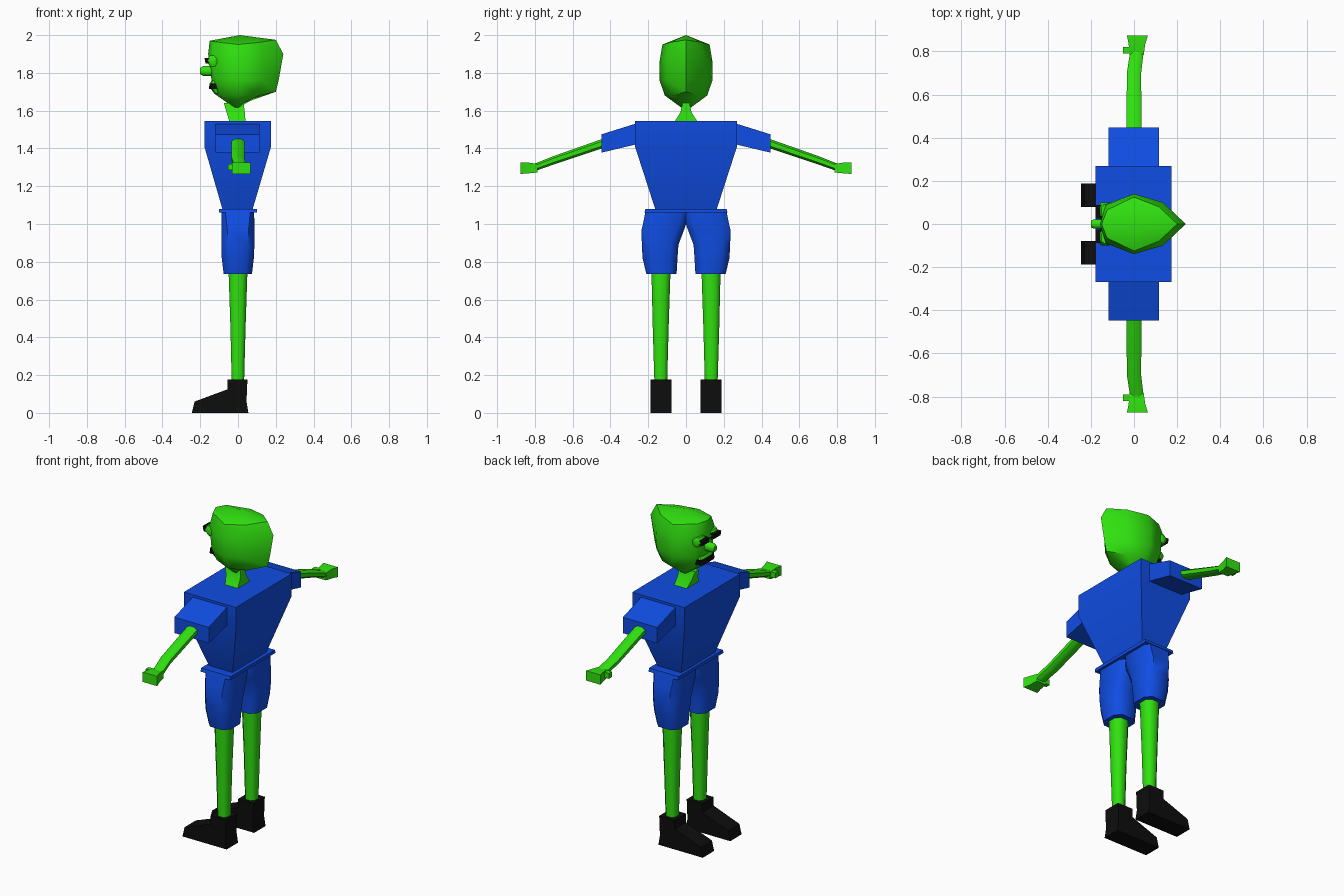
import bpy, bmesh, math

if "Cube" in bpy.data.objects:
    bpy.data.objects.remove(bpy.data.objects["Cube"])


def material(name, rgb):
    m = bpy.data.materials.new(name)
    m.diffuse_color = (*rgb, 1)
    m.use_nodes = True
    m.node_tree.nodes["Principled BSDF"].inputs["Base Color"].default_value = m.diffuse_color
    return m


GREEN = material("green skin", (0.03, 0.76, 0.005))
BLUE = material("blue cloth", (0.005, 0.075, 0.78))
BLACK = material("black", (0.004, 0.004, 0.004))


def loft(name, rings, mat, mirror=False, tip=None, angle=50):
    """Skin a list of equal-length rings; the last end may close on a tip point."""
    bm = bmesh.new()
    vr = [[bm.verts.new(p) for p in r] for r in rings]
    n = len(vr[0])
    for a, b in zip(vr, vr[1:]):
        for i in range(n):
            j = (i + 1) % n
            bm.faces.new((a[i], a[j], b[j], b[i]))
    bm.faces.new(vr[0])
    if tip:
        t = bm.verts.new(tip)
        for i in range(n):
            bm.faces.new((vr[-1][i], vr[-1][(i + 1) % n], t))
    else:
        bm.faces.new(vr[-1])
    bmesh.ops.recalc_face_normals(bm, faces=bm.faces)
    me = bpy.data.meshes.new(name)
    bm.to_mesh(me)
    bm.free()
    me.materials.append(mat)
    ob = bpy.data.objects.new(name, me)
    bpy.context.collection.objects.link(ob)
    bpy.ops.object.select_all(action='DESELECT')
    ob.select_set(True)
    bpy.context.view_layer.objects.active = ob
    bpy.ops.object.shade_smooth_by_angle(angle=math.radians(angle))
    if mirror:
        mod = ob.modifiers.new("other side", 'MIRROR')
        mod.use_axis = (False, True, False)
        mod.use_mirror_merge = False
    return ob


def outline(u0, u1, v0, v1, c=0.0):
    """Rectangle, or an octagon when the corner cut c (a fraction) is given."""
    if not c:
        return [(u0, v0), (u1, v0), (u1, v1), (u0, v1)]
    du, dv = (u1 - u0) * c, (v1 - v0) * c
    return [(u0 + du, v0), (u1 - du, v0), (u1, v0 + dv), (u1, v1 - dv),
            (u1 - du, v1), (u0 + du, v1), (u0, v1 - dv), (u0, v0 + dv)]


def level(z, x0, x1, y0, y1, c=0.0):
    return [(x, y, z) for x, y in outline(x0, x1, y0, y1, c)]


def upright(y, x0, x1, z0, z1, c=0.0):
    return [(x, y, z) for x, z in outline(x0, x1, z0, z1, c)]


# shirt body, tapering to the waist, with a thin flared hem
loft("shirt", [level(1.07, -.08, .075, -.16, .16),
               level(1.41, -.178, .175, -.27, .27),
               level(1.545, -.178, .175, -.27, .27)], BLUE)
loft("shirt_hem", [level(1.06, -.1, .1, -.22, .22),
                   level(1.08, -.1, .1, -.215, .215)], BLUE)

# sleeves
loft("sleeve", [upright(.23, -.118, .115, 1.43, 1.542),
                upright(.27, -.118, .115, 1.42, 1.53),
                upright(.447, -.118, .115, 1.378, 1.475)], BLUE, True)

# arms with hand and thumb
loft("arm", [upright(.43, -.035, .035, 1.405, 1.455, .25),
             upright(.70, -.033, .033, 1.315, 1.36, .25),
             upright(.80, -.018, .045, 1.28, 1.32, .25)], GREEN, True)
loft("hand", [upright(.785, -.02, .045, 1.273, 1.318),
              upright(.835, -.025, .052, 1.268, 1.325),
              upright(.875, -.033, .065, 1.265, 1.325)], GREEN, True)
loft("thumb", [upright(.79, -.052, -.01, 1.285, 1.318),
               upright(.82, -.052, -.01, 1.285, 1.318)], GREEN, True)

# shorts
loft("shorts_leg", [level(.735, -.076, .074, .05, .21, .22),
                    level(.82, -.086, .084, .045, .23, .22),
                    level(.89, -.088, .087, .04, .234, .2),
                    level(.97, -.088, .087, .01, .235, .18),
                    level(1.0, -.088, .087, 0, .228, .16),
                    level(1.065, -.088, .085, 0, .215, .12)], BLUE, True)

# legs
loft("leg", [level(.15, -.033, .032, .1, .167, .25),
             level(.45, -.04, .04, .092, .176, .25),
             level(.75, -.05, .05, .082, .183, .25)], GREEN, True)


# shoes: side profile skinned across the width
def shoe_side(y):
    return [(x, y, z) for x, z in [(-.245, 0), (.055, 0), (.045, .06), (.05, .178),
                                   (-.055, .178), (-.055, .125), (-.23, .06)]]


loft("shoe", [shoe_side(.078), shoe_side(.188)], BLACK, True, angle=30)

# neck
loft("neck", [level(1.54, -.045, .04, -.062, .062),
              level(1.59, -.06, .036, -.03, .03),
              level(1.64, -.075, .03, -.018, .018)], GREEN)


# head: each ring is front, front corner, side, back corner, back, then mirrored
def head_ring(*half):
    return list(half) + [(x, -y, z) for x, y, z in reversed(half[1:-1])]


loft("head", [
    head_ring((-.012, 0, 1.61), (-.01, .02, 1.612), (.01, .03, 1.62),
              (.03, .02, 1.64), (.04, 0, 1.655)),
    head_ring((-.125, 0, 1.69), (-.1, .065, 1.685), (.01, .112, 1.68),
              (.11, .075, 1.68), (.2, 0, 1.70)),
    head_ring((-.14, 0, 1.76), (-.12, .085, 1.76), (0, .14, 1.76),
              (.125, .1, 1.76), (.215, 0, 1.76)),
    head_ring((-.158, 0, 1.9), (-.13, .09, 1.9), (0, .14, 1.86),
              (.135, .1, 1.89), (.24, 0, 1.9)),
    head_ring((-.15, 0, 1.97), (-.125, .065, 1.965), (0, .125, 1.95),
              (.115, .08, 1.962), (.2, 0, 1.975)),
], GREEN, tip=(.01, 0, 2.0))

# nose, running front to back
loft("nose", [[(x, y * s, 1.81 + z * s) for y, z in outline(-.022, .022, -.026, .026, .28)]
              for x, s in ((-.1, 1), (-.185, 1), (-.2, .65))], GREEN)

# eyes: green lids with black fronts
loft("eyelid", [level(1.835, -.15, -.1, .03, .09, .2),
                level(1.865, -.165, -.1, .022, .1, .2),
                level(1.892, -.15, -.1, .03, .09, .2)], GREEN, True)
loft("eye", [level(1.85, -.172, -.13, .025, .088),
             level(1.88, -.178, -.13, .025, .088)], BLACK, True)

# mouth: black opening between two lips
loft("mouth", [level(1.715, -.155, -.09, -.068, .068, .15),
               level(1.745, -.15, -.09, -.068, .068, .15)], BLACK)
loft("upper_lip", [level(1.743, -.148, -.1, -.062, .062, .15),
                   level(1.76, -.14, -.1, -.05, .05, .15)], GREEN)
loft("lower_lip", [level(1.69, -.125, -.08, -.05, .05, .15),
                   level(1.717, -.145, -.08, -.062, .062, .15)], GREEN)
